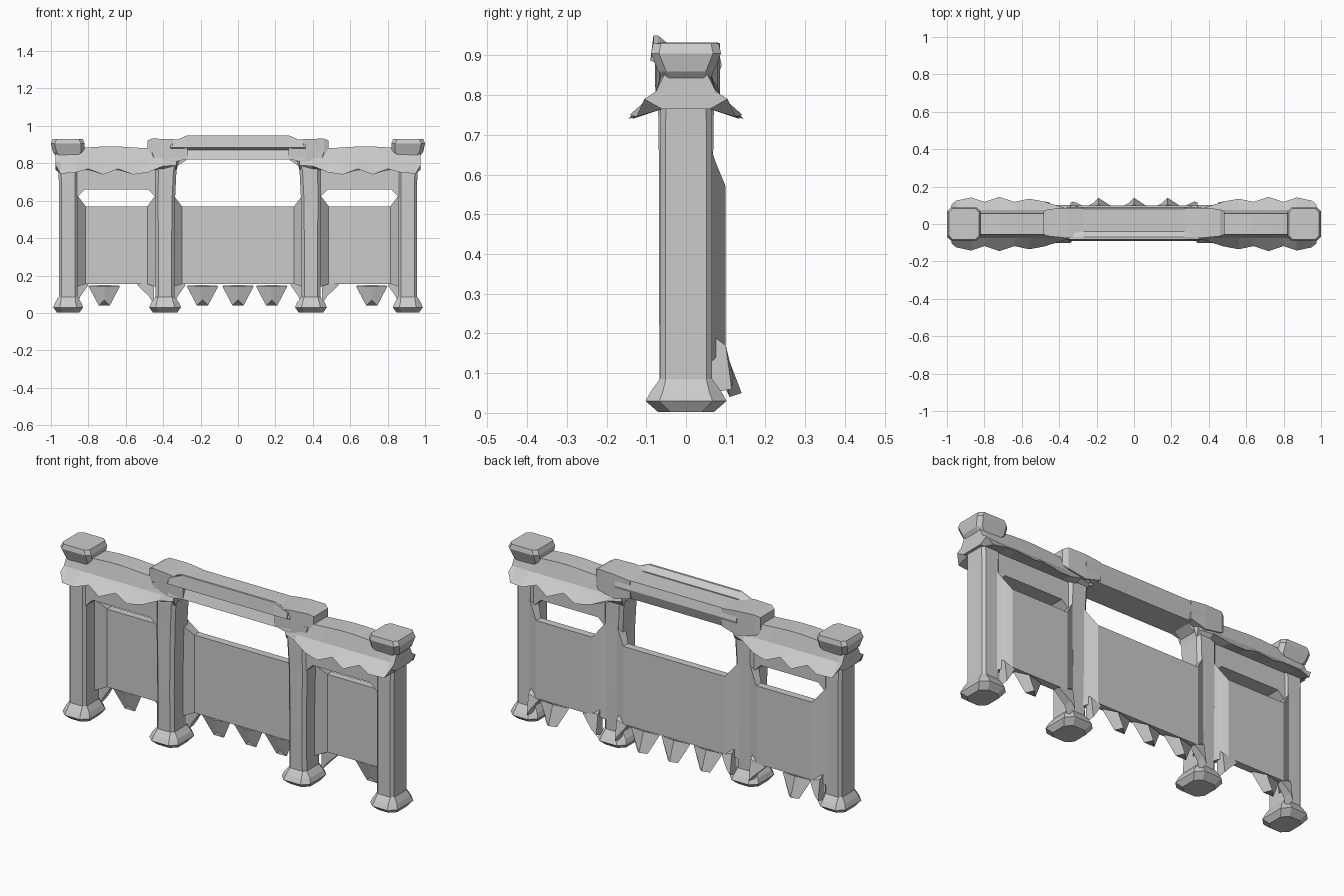
import bpy, bmesh


def loft(name, rings):
    """Closed flat-shaded solid through rings with equal point counts."""
    bm = bmesh.new()
    vs = [[bm.verts.new(p) for p in r] for r in rings]
    n = len(vs[0])
    for a, b in zip(vs, vs[1:]):
        for i in range(n):
            j = (i + 1) % n
            bm.faces.new((a[i], a[j], b[j], b[i]))
    bm.faces.new(vs[0])
    bm.faces.new(vs[-1])
    bmesh.ops.recalc_face_normals(bm, faces=bm.faces)
    me = bpy.data.meshes.new(name)
    bm.to_mesh(me)
    bm.free()
    ob = bpy.data.objects.new(name, me)
    bpy.context.collection.objects.link(ob)
    return ob


def oct_ring(cx, cy, hx, hy, z, c):
    """Horizontal rectangle with cut corners."""
    return [(cx + x, cy + y, z) for x, y in (
        (hx, hy - c), (hx - c, hy), (c - hx, hy), (-hx, hy - c),
        (-hx, c - hy), (c - hx, -hy), (hx - c, -hy), (hx, c - hy))]


def x_ring(x, pts):
    return [(x, y, z) for y, z in pts]


def rect(x, y0, y1, z0, z1):
    return x_ring(x, ((y0, z0), (y1, z0), (y1, z1), (y0, z1)))


def panel(name, x0, x1):
    """Set-back board with splayed ends that meet the posts."""
    w = 0.045
    loft(name, [rect(x0 - 0.02, 0.0, 0.065, 0.13, 0.66),
                rect(x0, 0.015, 0.075, 0.14, 0.63),
                rect(x0 + w, 0.06, 0.1, 0.155, 0.57),
                rect(x1 - w, 0.06, 0.1, 0.155, 0.57),
                rect(x1, 0.015, 0.075, 0.14, 0.63),
                rect(x1 + 0.02, 0.0, 0.065, 0.13, 0.66)])


def fringe(x, w=0.085):
    """Leaf-shaped tooth hanging below a panel."""
    loft("fringe_tooth", [
        [(x - w, 0.085, 0.145), (x, 0.075, 0.14), (x + w, 0.085, 0.145), (x, 0.102, 0.15)],
        [(x - 0.03, 0.11, 0.04), (x, 0.095, 0.07), (x + 0.03, 0.11, 0.04), (x, 0.14, 0.05)]])


def roof_section(x, eave, top, dz):
    """Tile roof cross-section with a hollow under each eave."""
    half = [(0.055, top), (0.075, 0.81), (eave, 0.74 + dz), (0.06, 0.765)]
    return x_ring(x, half + [(-y, z) for y, z in reversed(half)])


# centre panel and its teeth
panel("centre_panel", -0.345, 0.345)
for tx in (-0.19, 0.0, 0.18):
    fringe(tx)

for s in (-1, 1):
    # outer post
    loft("outer_post", [oct_ring(s * 0.908, 0, 0.05, 0.066, z, 0.014) for z in (0.06, 0.7)] +
         [oct_ring(s * 0.908, 0, 0.056, 0.062, 0.86, 0.014)])
    # inner post, flaring into the beam
    loft("inner_post", [oct_ring(s * cx, 0, hx, hy, z, 0.016) for cx, hx, hy, z in (
        (0.39, 0.052, 0.066, 0.06), (0.39, 0.05, 0.068, 0.3), (0.39, 0.054, 0.068, 0.62),
        (0.385, 0.056, 0.07, 0.76), (0.39, 0.085, 0.068, 0.86))])
    # feet
    for fx, fh in ((0.908, 0.08), (0.39, 0.085)):
        loft("foot", [oct_ring(s * fx, 0, fh - 0.02, 0.07, 0.002, 0.03),
                      oct_ring(s * fx, 0, fh, 0.102, 0.03, 0.035),
                      oct_ring(s * fx, 0, fh - 0.01, 0.088, 0.055, 0.03),
                      oct_ring(s * fx, 0, 0.052, 0.066, 0.085, 0.015)])
    # side panel with fringe
    panel("side_panel", *sorted((s * 0.86, s * 0.44)))
    fringe(s * 0.715)
    # half teeth filling the corners beside the posts
    for a, b in ((0.34, 0.28), (0.45, 0.54), (0.86, 0.80)):
        loft("corner_tooth", [
            [(s * a, 0.06, 0.2), (s * a, 0.1, 0.17), (s * b, 0.1, 0.15), (s * b, 0.07, 0.15)],
            [(s * a, 0.06, 0.05), (s * a, 0.115, 0.06),
             (s * (a * .7 + b * .3), 0.12, 0.09), (s * (a * .7 + b * .3), 0.07, 0.09)]])
    # lintel with small corner braces
    loft("side_lintel", [rect(s * x, -0.055, 0.055, z, 0.79) for x, z in (
        (0.88, 0.60), (0.855, 0.625), (0.82, 0.66), (0.48, 0.66), (0.445, 0.625), (0.42, 0.60))])
    # side roof with scalloped eaves
    loft("side_roof", [roof_section(s * x, e, t, dz) for x, e, t, dz in (
        (0.975, 0.105, 0.85, 0.05), (0.95, 0.125, 0.87, 0.005), (0.87, 0.142, 0.88, 0.01),
        (0.80, 0.118, 0.885, 0.03), (0.72, 0.145, 0.89, 0.0), (0.64, 0.118, 0.89, 0.03),
        (0.56, 0.135, 0.885, 0.0), (0.48, 0.12, 0.88, 0.012), (0.40, 0.095, 0.87, 0.045),
        (0.33, 0.072, 0.84, 0.05))])
    # roof end block, flared outwards at the top
    loft("roof_end_block", [oct_ring(s * cx, 0, hx, hy, z, 0.02) for cx, hx, hy, z in (
        (0.905, 0.05, 0.055, 0.82), (0.905, 0.085, 0.07, 0.86), (0.91, 0.09, 0.088, 0.905),
        (0.91, 0.08, 0.083, 0.93))])
    # shoulder block and bracket carrying the centre beam
    loft("beam_shoulder", [rect(s * 0.485, -0.055, 0.065, 0.84, 0.92),
                           rect(s * 0.46, -0.065, 0.08, 0.82, 0.932),
                           rect(s * 0.36, -0.075, 0.085, 0.80, 0.93),
                           rect(s * 0.27, -0.078, 0.085, 0.825, 0.92)])
    loft("beam_bracket", [rect(s * 0.38, -0.055, 0.055, 0.72, 0.85),
                          rect(s * 0.333, -0.05, 0.05, 0.78, 0.84),
                          rect(s * 0.28, -0.045, 0.045, 0.815, 0.83)])

# centre beam with a grooved front
beam = [(-0.078, 0.82), (0.07, 0.82), (0.09, 0.875), (0.08, 0.92),
        (-0.06, 0.92), (-0.085, 0.885), (-0.06, 0.87)]
loft("centre_beam", [x_ring(x, beam) for x in (-0.36, 0.36)])

# raised crest along the front of the beam
crest = [(-0.09, 0.885), (-0.04, 0.90), (-0.04, 0.925), (-0.07, 0.95), (-0.082, 0.95)]
loft("beam_crest", [x_ring(-0.35, [(y, min(z, 0.915)) for y, z in crest]),
                    x_ring(-0.27, crest), x_ring(0.27, crest),
                    x_ring(0.35, [(y, min(z, 0.915)) for y, z in crest])])
